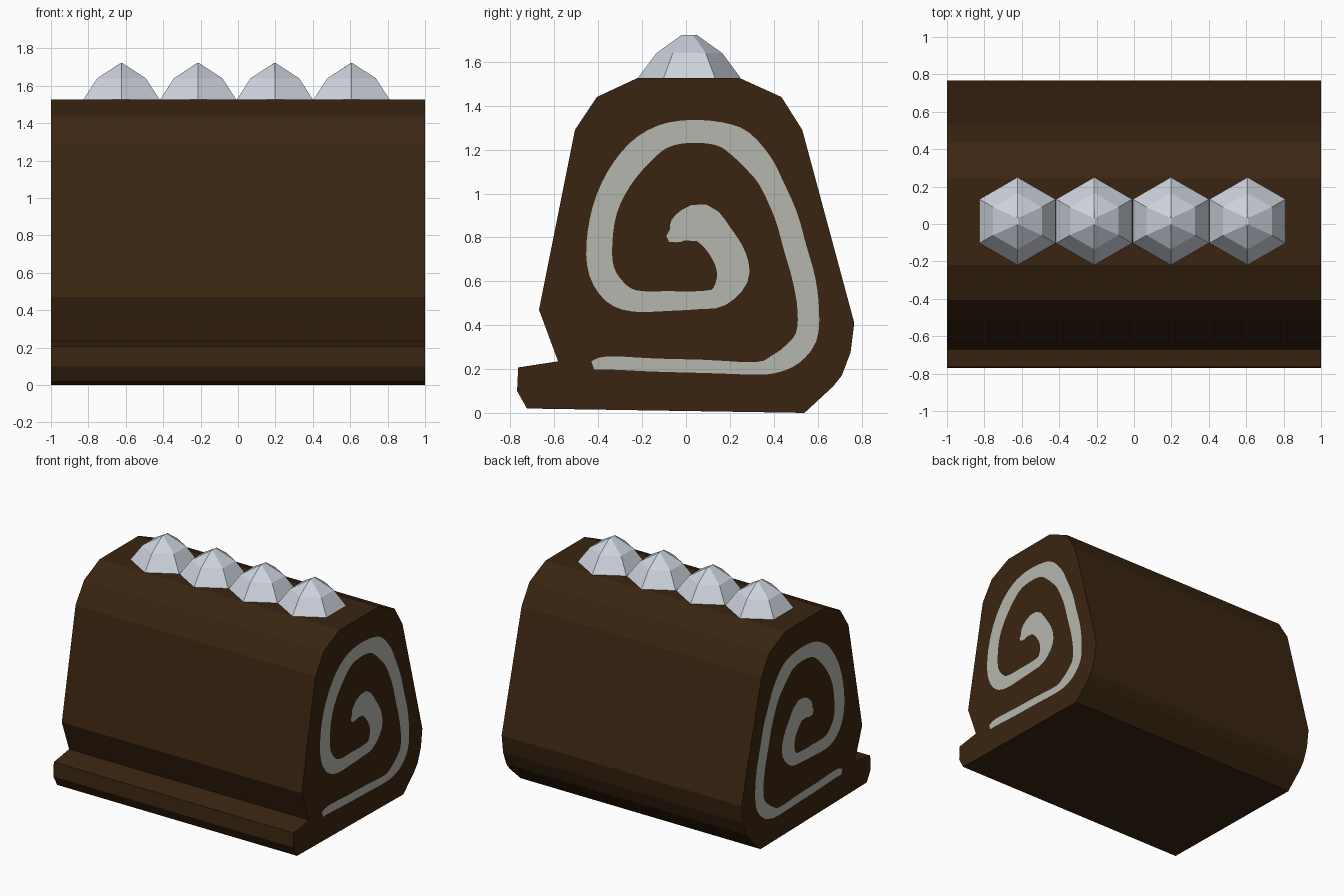
import bpy, bmesh, math
from mathutils import Vector

if "Cube" in bpy.data.objects:
    bpy.data.objects.remove(bpy.data.objects["Cube"])


def material(name, rgb):
    m = bpy.data.materials.new(name)
    m.diffuse_color = (*rgb, 1)
    m.use_nodes = True
    m.node_tree.nodes["Principled BSDF"].inputs["Base Color"].default_value = m.diffuse_color
    return m


SPONGE = material("chocolate sponge", (0.042, 0.0185, 0.0055))
FILLING = material("cream filling", (0.46, 0.47, 0.425))
WHIPPED = material("whipped cream", (0.61, 0.65, 0.72))


def finish(bm, name, mat, recalc=True):
    if recalc:
        bmesh.ops.recalc_face_normals(bm, faces=bm.faces[:])
    me = bpy.data.meshes.new(name)
    bm.to_mesh(me)
    bm.free()
    me.materials.append(mat)
    ob = bpy.data.objects.new(name, me)
    bpy.context.collection.objects.link(ob)
    return ob


# Cake roll: side profile (y, z) extruded along x
PROFILE = [(-0.725, 0.02), (0.54, 0), (0.67, 0.12), (0.71, 0.17), (0.75, 0.275),
           (0.767, 0.41), (0.53, 1.29), (0.435, 1.44), (0.243, 1.527), (-0.22, 1.527),
           (-0.406, 1.44), (-0.506, 1.29), (-0.67, 0.47), (-0.583, 0.235),
           (-0.765, 0.207), (-0.77, 0.10)]
bm = bmesh.new()
face = bm.faces.new([bm.verts.new((-1, y, z)) for y, z in PROFILE])
ext = bmesh.ops.extrude_face_region(bm, geom=[face], use_keep_orig=True)
bmesh.ops.translate(bm, vec=(2, 0, 0),
                    verts=[g for g in ext["geom"] if isinstance(g, bmesh.types.BMVert)])
finish(bm, "cake_roll", SPONGE)

# Filling swirl: centre line (y, z) and band width, from the tail to the core
SWIRL = [(-.425, .216, .04), (-.356, .228, .06), (-.143, .218, .06), (.084, .212, .06),
         (.32, .203, .057), (.406, .223, .082), (.483, .266, .10), (.547, .344, .10),
         (.558, .462, .098), (.538, .608, .104), (.497, .753, .104), (.456, .899, .104),
         (.388, 1.05, .104), (.338, 1.131, .12), (.247, 1.227, .13), (.152, 1.272, .108),
         (.016, 1.283, .104), (-.107, 1.259, .11), (-.211, 1.186, .127),
         (-.306, 1.067, .122), (-.37, .926, .114), (-.395, .767, .118),
         (-.384, .644, .118), (-.325, .553, .118), (-.234, .51, .098), (-.075, .51, .09),
         (.061, .514, .082), (.152, .53, .095), (.211, .617, .145), (.202, .703, .15),
         (.143, .799, .15), (.07, .867, .172), (-.011, .844, .14), (-.048, .812, .08),
         (-.084, .794, .03)]


def smooth_path(points, steps):
    """Catmull-Rom curve through the points."""
    p = [Vector(q) for q in points]
    p = [p[0]] + p + [p[-1]]
    out = []
    for a, b, c, d in zip(p, p[1:], p[2:], p[3:]):
        for i in range(steps):
            t = i / steps
            out.append(0.5 * (2 * b + (c - a) * t + (2 * a - 5 * b + 4 * c - d) * t * t
                              + (3 * b - a - 3 * c + d) * t ** 3))
    return out + [p[-1]]


def swirl(name, side):
    path = smooth_path(SWIRL, 3)
    bm = bmesh.new()
    rows = []
    for i, p in enumerate(path):
        d = path[min(i + 1, len(path) - 1)] - path[max(i - 1, 0)]
        n = Vector((-d.y, d.x)).normalized() * p.z / 2
        rows.append([bm.verts.new((side * 1.002, p.x + s * n.x, p.y + s * n.y))
                     for s in (-1, 1)])
    for (o1, i1), (o2, i2) in zip(rows, rows[1:]):
        quad = [o1, o2, i2, i1]
        bm.faces.new(quad if side > 0 else quad[::-1])
    finish(bm, name, FILLING, recalc=False)


swirl("right_swirl", 1)
swirl("left_swirl", -1)


# Whipped cream dollops: six-sided domes ending in a short ridge along y
def dollop(name, cx):
    bm = bmesh.new()
    rings = []
    for r, z, sx in ((0.235, 1.526, 1), (0.15, 1.64, 1), (0.034, 1.723, 0.08)):
        rings.append([bm.verts.new((cx + sx * r * math.cos(a), 0.015 + r * math.sin(a), z))
                      for a in (math.radians(30 + 60 * k) for k in range(6))])
    for lo, hi in zip(rings, rings[1:]):
        for k in range(6):
            j = (k + 1) % 6
            bm.faces.new([lo[k], lo[j], hi[j], hi[k]])
    bm.faces.new(rings[0][::-1])
    bm.faces.new(rings[-1])
    finish(bm, name, WHIPPED)


for n in range(4):
    dollop(f"cream_dollop_{n + 1}", -0.623 + 0.41 * n)
